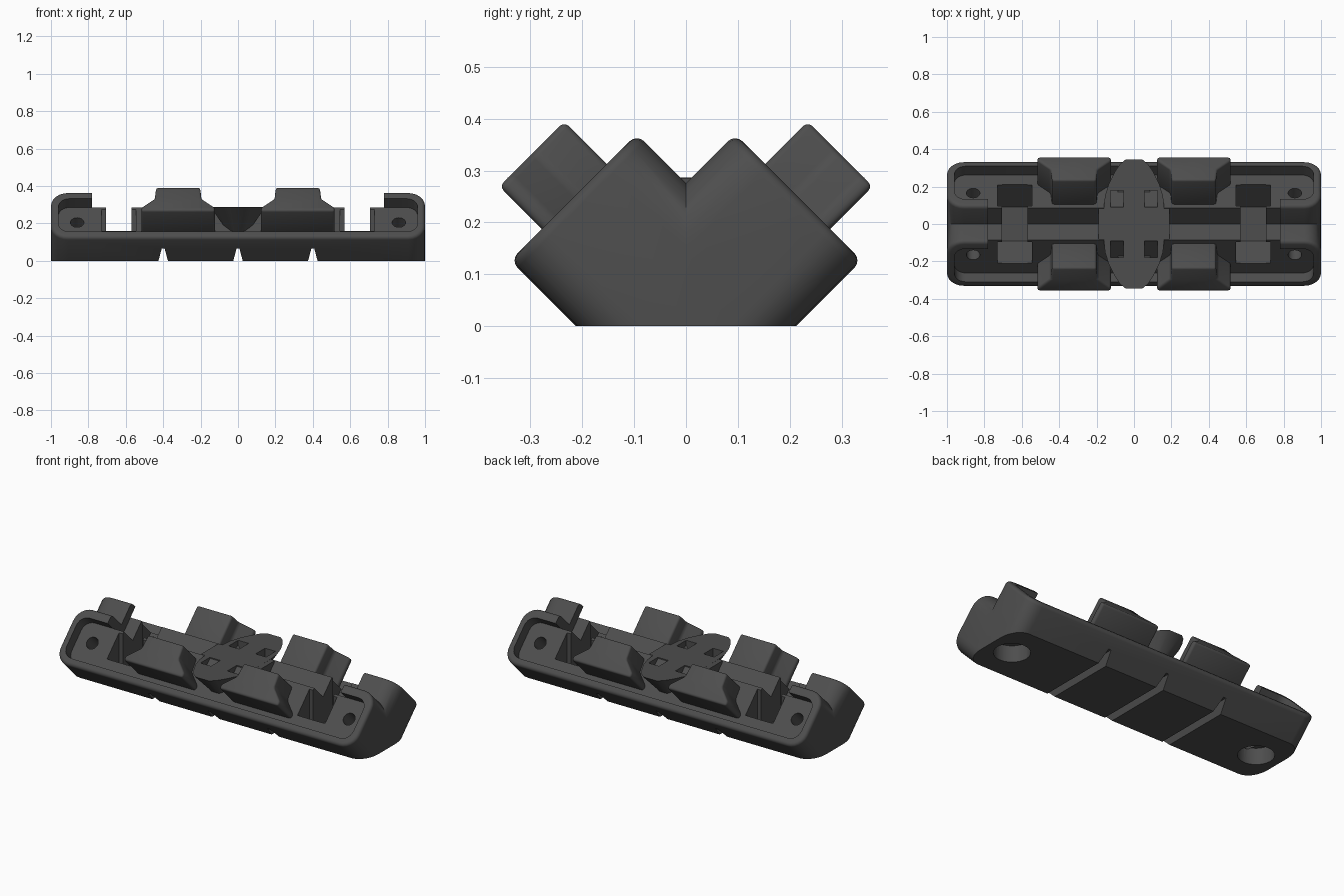
import bpy, bmesh, math
from mathutils import Vector

if "Cube" in bpy.data.objects:
    bpy.data.objects.remove(bpy.data.objects["Cube"])

R2 = math.sqrt(2)
dark = bpy.data.materials.new("dark_grey_plastic")
dark.diffuse_color = (0.075, 0.075, 0.075, 1)
dark.use_nodes = True
dark.node_tree.nodes["Principled BSDF"].inputs["Base Color"].default_value = dark.diffuse_color


# Coordinate mappings: (a, b, h) -> world
def slant(s):
    """a = x, b = up the 45 degree face, h = out of the face; s = +1 back, -1 front"""
    return lambda a, b, h: Vector((a, s * (h - b) / R2, (h + b) / R2))


def along_x(a, b, h):
    return Vector((h, a, b))


def along_y(a, b, h):
    return Vector((a, h, b))


def along_z(a, b, h):
    return Vector((a, b, h))


def rounded_rect(x0, x1, y0, y1, r, n=6):
    pts = []
    for cx, cy, start in ((x1 - r, y1 - r, 0), (x0 + r, y1 - r, 90),
                          (x0 + r, y0 + r, 180), (x1 - r, y0 + r, 270)):
        for i in range(n + 1):
            t = math.radians(start + 90 * i / n)
            pts.append((cx + r * math.cos(t), cy + r * math.sin(t)))
    return pts


def circle(cx, cy, r, n=28):
    return [(cx + r * math.cos(math.tau * i / n), cy + r * math.sin(math.tau * i / n))
            for i in range(n)]


def prism_mesh(pts, h0, h1, fn, low_scale=(1, 1)):
    bm = bmesh.new()
    low = [bm.verts.new(fn(a * low_scale[0], b * low_scale[1], h0)) for a, b in pts]
    top = [bm.verts.new(fn(a, b, h1)) for a, b in pts]
    bm.faces.new(low)
    cap = bm.faces.new(top)
    for i in range(len(pts)):
        j = (i + 1) % len(pts)
        bm.faces.new((low[i], low[j], top[j], top[i]))
    bmesh.ops.recalc_face_normals(bm, faces=bm.faces)
    return bm, cap


def to_object(name, bm):
    me = bpy.data.meshes.new(name)
    bm.to_mesh(me)
    bm.free()
    ob = bpy.data.objects.new(name, me)
    bpy.context.collection.objects.link(ob)
    me.materials.append(dark)
    return ob


def prism(name, pts, h0, h1, fn, low_scale=(1, 1)):
    return to_object(name, prism_mesh(pts, h0, h1, fn, low_scale)[0])


def activate(ob):
    bpy.ops.object.select_all(action='DESELECT')
    ob.select_set(True)
    bpy.context.view_layer.objects.active = ob


def cut(ob, *args):
    cutter = prism("cutter", *args)
    mod = ob.modifiers.new("cut", 'BOOLEAN')
    mod.operation, mod.solver, mod.object = 'DIFFERENCE', 'EXACT', cutter
    activate(ob)
    bpy.ops.object.modifier_apply(modifier=mod.name)
    bpy.data.objects.remove(cutter)


def finish(ob, bevel=0.0):
    activate(ob)
    if bevel:
        mod = ob.modifiers.new("soft_edges", 'BEVEL')
        mod.width, mod.segments, mod.limit_method = bevel, 3, 'ANGLE'
        bpy.ops.object.modifier_apply(modifier=mod.name)
    bpy.ops.object.shade_smooth_by_angle(angle=math.radians(32))


# Housing: one slanted rounded slab with a soft rim, trimmed and mirrored
bm, cap = prism_mesh(rounded_rect(-1, 1, -0.15, 0.195, 0.09), -0.4, 0.329, slant(1))
bmesh.ops.bevel(bm, geom=list(cap.edges), offset=0.02, segments=4, profile=0.5,
                affect='EDGES')
for normal, fill in (((0, 0, 1), True), ((0, 1, 0), False)):
    geom = bm.verts[:] + bm.edges[:] + bm.faces[:]
    bmesh.ops.bisect_plane(bm, geom=geom, plane_co=(0, 0, 0), plane_no=normal,
                           clear_inner=True)
    if fill:
        bmesh.ops.holes_fill(bm, edges=[e for e in bm.edges if e.is_boundary], sides=0)
dup = bmesh.ops.duplicate(bm, geom=bm.verts[:] + bm.edges[:] + bm.faces[:])["geom"]
for v in dup:
    if isinstance(v, bmesh.types.BMVert):
        v.co.y *= -1
bmesh.ops.remove_doubles(bm, verts=bm.verts, dist=0.0005)
bmesh.ops.recalc_face_normals(bm, faces=bm.faces)
housing = to_object("housing", bm)

# Recessed trays on both slopes, and the valley between the end hooks
for s in (1, -1):
    cut(housing, rounded_rect(-0.96, 0.96, -0.108, 0.1415, 0.06), 0.262, 0.6, slant(s))
cut(housing, [(0, 0.2), (0.5, 0.7), (-0.5, 0.7)], -0.78, 0.78, along_x)

# Cross slots with wider pockets, screw holes and mounting holes at each end
for e in (1, -1):
    x0, x1 = sorted((e * 0.57, e * 0.705))
    cut(housing, [(-0.09, 0.04), (0.09, 0.04), (0.5, 0.45), (-0.5, 0.45)], x0, x1, along_x)
    x0, x1 = sorted((e * 0.545, e * 0.73))
    for s in (1, -1):
        cut(housing, [(s * 0.095, 0.046), (s * 0.3, 0.251), (s * 0.3, 0.4),
                      (s * 0.095, 0.4)], x0, x1, along_x)
        cut(housing, circle(e * 0.86, 0.028, 0.036), 0.11, 0.4, slant(s))
    cut(housing, circle(e * 0.85, 0, 0.1), -0.1, 0.1, along_z)

# Grooves across the underside
for x in (-0.4, 0, 0.4):
    cut(housing, [(x - 0.028, -0.01), (x + 0.028, -0.01), (x + 0.008, 0.065),
                  (x - 0.008, 0.065)], -0.6, 0.6, along_y)
finish(housing)

# Four raised blocks, wide at the outer edge and narrow toward the ridge
half = [(0.196, -0.064), (0.196, -0.036), (0.125, 0.03), (0.118, 0.113)]
for s, side in ((1, "back"), (-1, "front")):
    for cx, end in ((-0.32, "left"), (0.32, "right")):
        pts = [(cx + x, v) for x, v in half] + [(cx - x, v) for x, v in reversed(half)]
        finish(prism(f"{side}_{end}_block", pts, 0.24, 0.445, slant(s)), 0.012)

# Central lens-shaped cap with undercut sides and four slots
quarter = [(0.162, 0.08), (0.155, 0.15), (0.135, 0.215), (0.105, 0.275),
           (0.075, 0.32), (0.045, 0.345)]
lens = quarter + [(-x, y) for x, y in reversed(quarter)]
lens += [(-x, -y) for x, y in lens]
cap = prism("center_cap", lens, 0.15, 0.287, along_z, (0.5, 0.61))
for sx in (1, -1):
    for sy in (1, -1):
        cut(cap, [(sx * 0.055, sy * 0.09), (sx * 0.125, sy * 0.09),
                  (sx * 0.125, sy * 0.18), (sx * 0.055, sy * 0.18)], 0.2, 0.4, along_z)
finish(cap)

# Flat bridge filling the valley under the cap
finish(prism("center_bridge", rounded_rect(-0.19, 0.19, -0.083, 0.083, 0.004, 1),
             0.2, 0.286, along_z))
